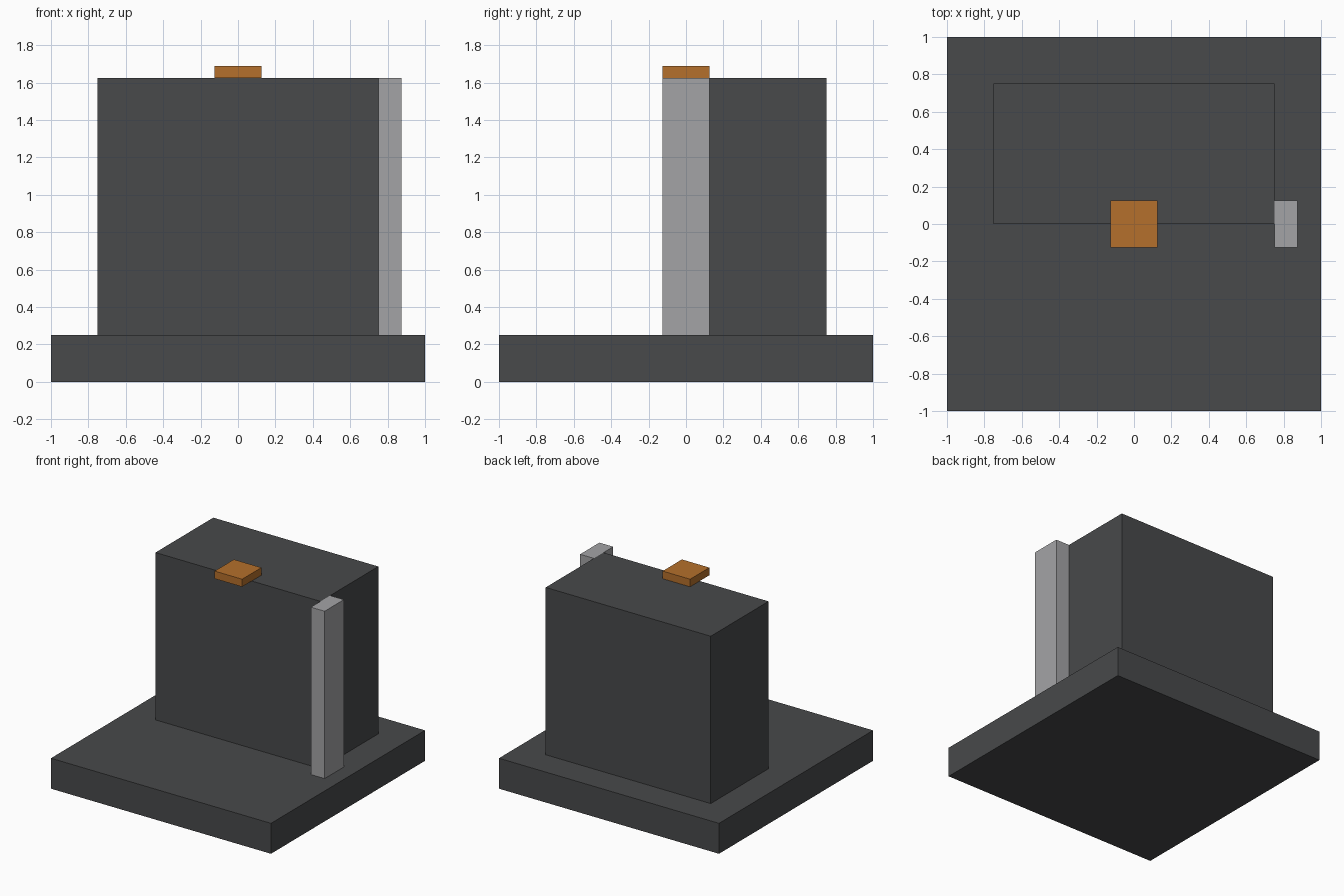
import bpy

if "Cube" in bpy.data.objects:
    bpy.data.objects.remove(bpy.data.objects["Cube"])


def material(name, rgb):
    m = bpy.data.materials.new(name)
    m.diffuse_color = (*rgb, 1.0)
    m.use_nodes = True
    m.node_tree.nodes["Principled BSDF"].inputs["Base Color"].default_value = m.diffuse_color
    return m


def box(name, low, high, mat):
    """Axis-aligned box between two opposite corners."""
    centre = [(a + b) / 2 for a, b in zip(low, high)]
    bpy.ops.mesh.primitive_cube_add(size=1, location=centre)
    ob = bpy.context.object
    ob.name = name
    ob.scale = [b - a for a, b in zip(low, high)]
    bpy.ops.object.transform_apply(location=False, rotation=False, scale=True)
    ob.data.materials.append(mat)
    return ob


dark = material("dark grey", (0.065, 0.067, 0.070))
light = material("light grey", (0.37, 0.37, 0.38))
orange = material("orange", (0.46, 0.16, 0.025))

BASE_TOP, BODY_TOP = 0.25, 1.625

# Square base slab
box("base", (-1, -1, 0), (1, 1, BASE_TOP), dark)
# Upright block on the rear half
box("body", (-0.75, 0, BASE_TOP), (0.75, 0.75, BODY_TOP), dark)
# Pale post against the right side
box("side_post", (0.75, -0.125, BASE_TOP), (0.875, 0.125, BODY_TOP), light)
# Small plate overhanging the front top edge
box("top_plate", (-0.125, -0.125, BODY_TOP), (0.125, 0.125, 1.6875), orange)
